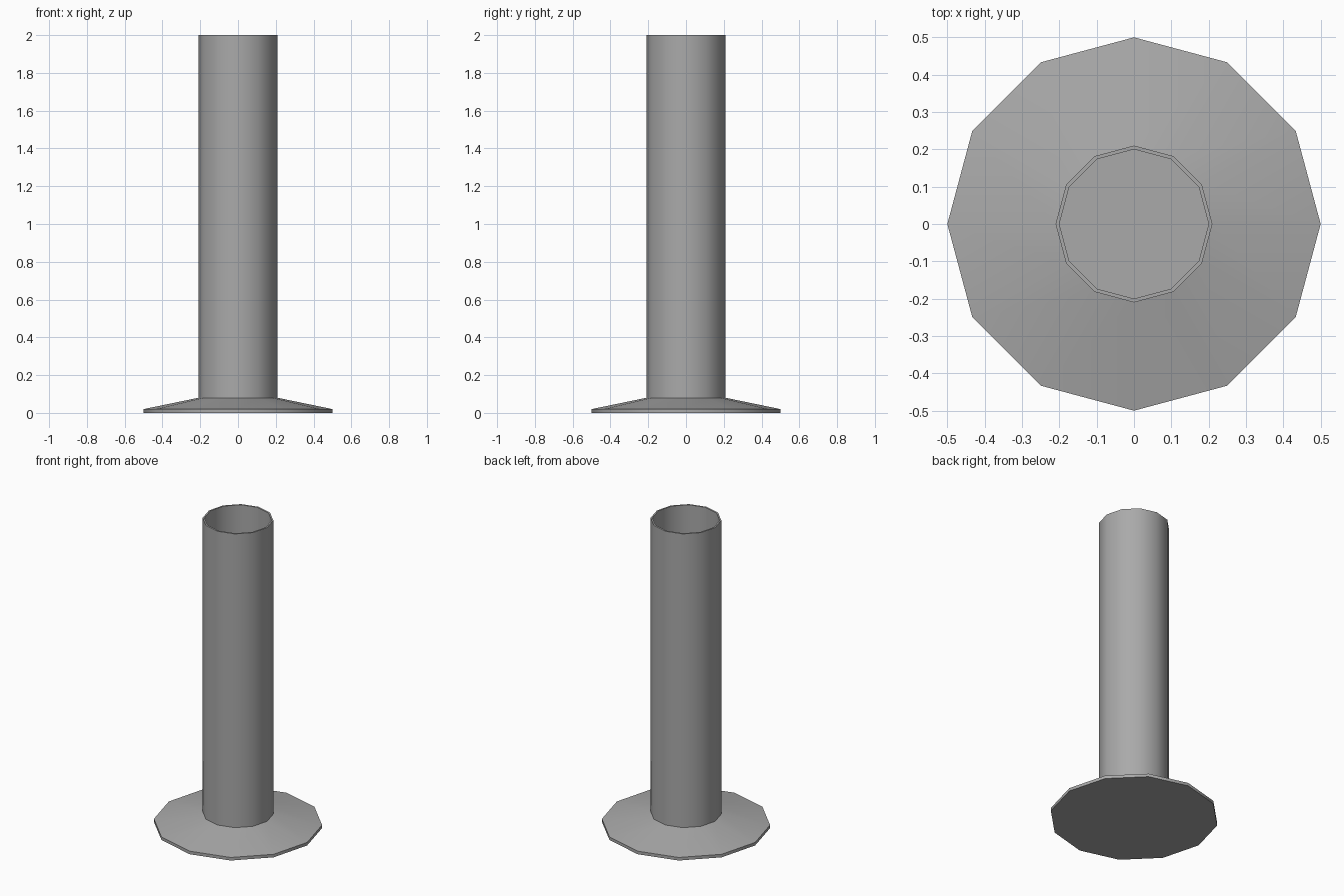
import bpy, bmesh, math

SIDES = 12

cube = bpy.data.objects.get("Cube")
if cube:
    bpy.data.objects.remove(cube, do_unlink=True)

# Single plain grey
grey = bpy.data.materials.new("plain grey")
grey.use_nodes = True
colour = (0.4, 0.4, 0.4, 1)
grey.diffuse_color = colour
grey.node_tree.nodes["Principled BSDF"].inputs["Base Color"].default_value = colour


def lathe(name, profile):
    """Revolve (radius, height) points about z, capping both ends."""
    bm = bmesh.new()
    rings = []
    for radius, z in profile:
        angles = [2 * math.pi * i / SIDES for i in range(SIDES)]
        rings.append([bm.verts.new((radius * math.cos(a), radius * math.sin(a), z))
                      for a in angles])
    for low, high in zip(rings, rings[1:]):
        for i in range(SIDES):
            j = (i + 1) % SIDES
            bm.faces.new((low[i], low[j], high[j], high[i]))
    bm.faces.new(list(reversed(rings[0])))
    bm.faces.new(rings[-1])
    bmesh.ops.recalc_face_normals(bm, faces=bm.faces)
    mesh = bpy.data.meshes.new(name)
    bm.to_mesh(mesh)
    bm.free()
    mesh.materials.append(grey)
    obj = bpy.data.objects.new(name, mesh)
    bpy.context.collection.objects.link(obj)
    bpy.ops.object.select_all(action='DESELECT')
    obj.select_set(True)
    bpy.context.view_layer.objects.active = obj
    bpy.ops.object.shade_smooth_by_angle(angle=math.radians(35))
    return obj


# Flared foot, tall outer wall, thin rim, then the inner wall down to its floor
lathe("hollow_tube_on_flared_base", [
    (0.5, 0), (0.5, 0.02), (0.21, 0.08),
    (0.21, 2), (0.2, 2), (0.2, 0.08),
])
